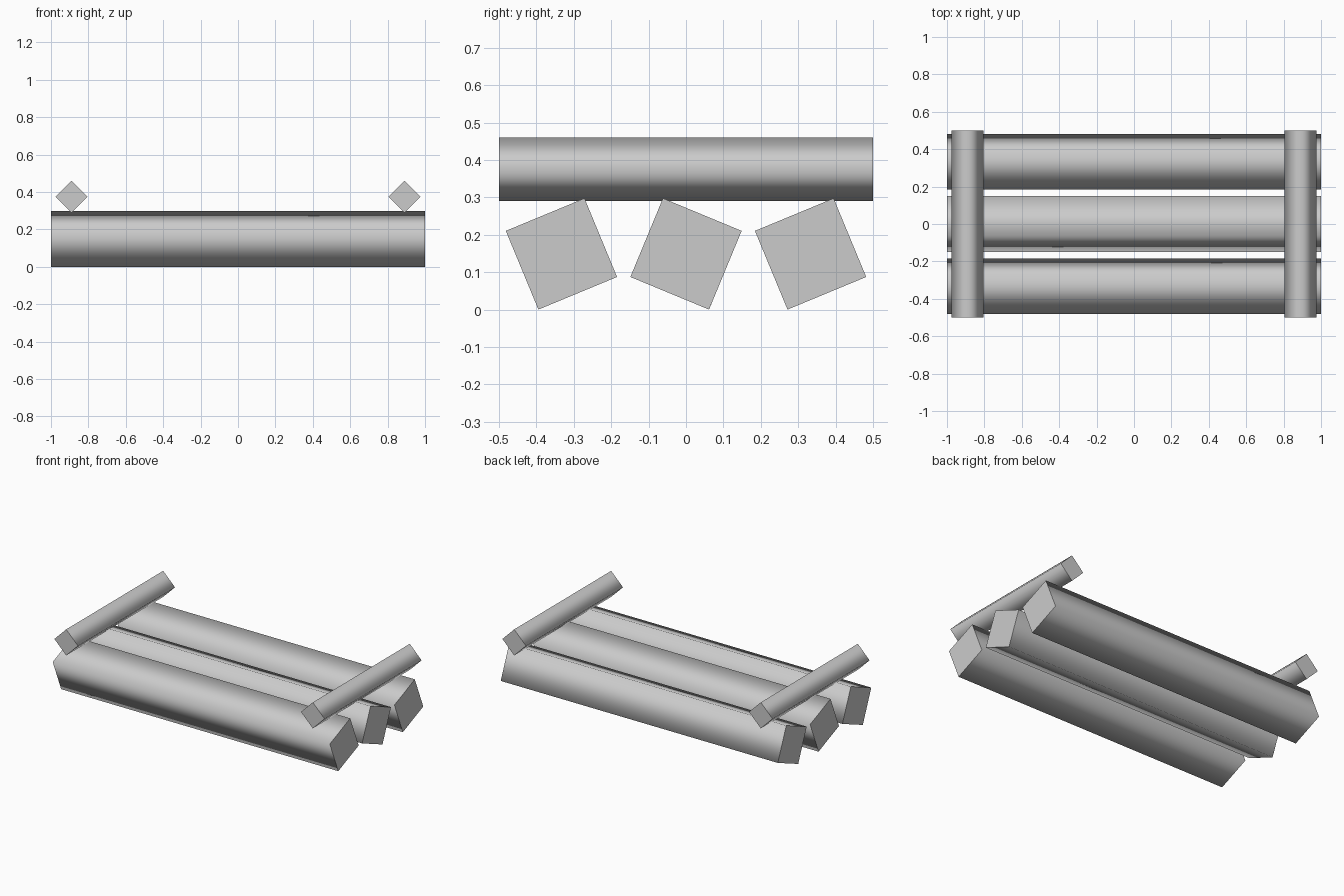
import bpy
from math import radians
from mathutils import Matrix

cube = bpy.data.objects.get("Cube")
if cube:
    bpy.data.objects.remove(cube)

grey = bpy.data.materials.new("plain grey")
grey.use_nodes = True
colour = (0.6, 0.6, 0.6, 1)
grey.diffuse_color = colour
grey.node_tree.nodes["Principled BSDF"].inputs["Base Color"].default_value = colour


def beam(name, centre, radius, length, axis, roll):
    """Four-sided bar with smooth sides and flat ends, rolled about its length."""
    bpy.ops.mesh.primitive_cylinder_add(vertices=4, radius=radius, depth=length)
    obj = bpy.context.object
    obj.name = name
    # Lay the bar along x or y, then roll it
    lay = Matrix.Rotation(radians(90), 4, "Y" if axis == "X" else "X")
    turn = Matrix.Rotation(radians(roll), 4, axis)
    obj.data.transform(turn @ lay)
    obj.location = centre
    along = 0 if axis == "X" else 1
    for face in obj.data.polygons:
        face.use_smooth = abs(face.normal[along]) < 0.5
    obj.data.materials.append(grey)


# Three long logs on the ground, the middle one rolled the other way
for name, y, roll in (("front_log", -0.333, -22.5),
                      ("middle_log", 0, 22.5),
                      ("back_log", 0.333, -22.5)):
    beam(name, (0, y, 0.149), 0.161, 2, "X", roll)

# Two thin crossbars resting on their edges over the logs
for name, x in (("right_crossbar", -0.89), ("left_crossbar", 0.89)):
    beam(name, (x, 0, 0.375), 0.085, 1, "Y", 0)
